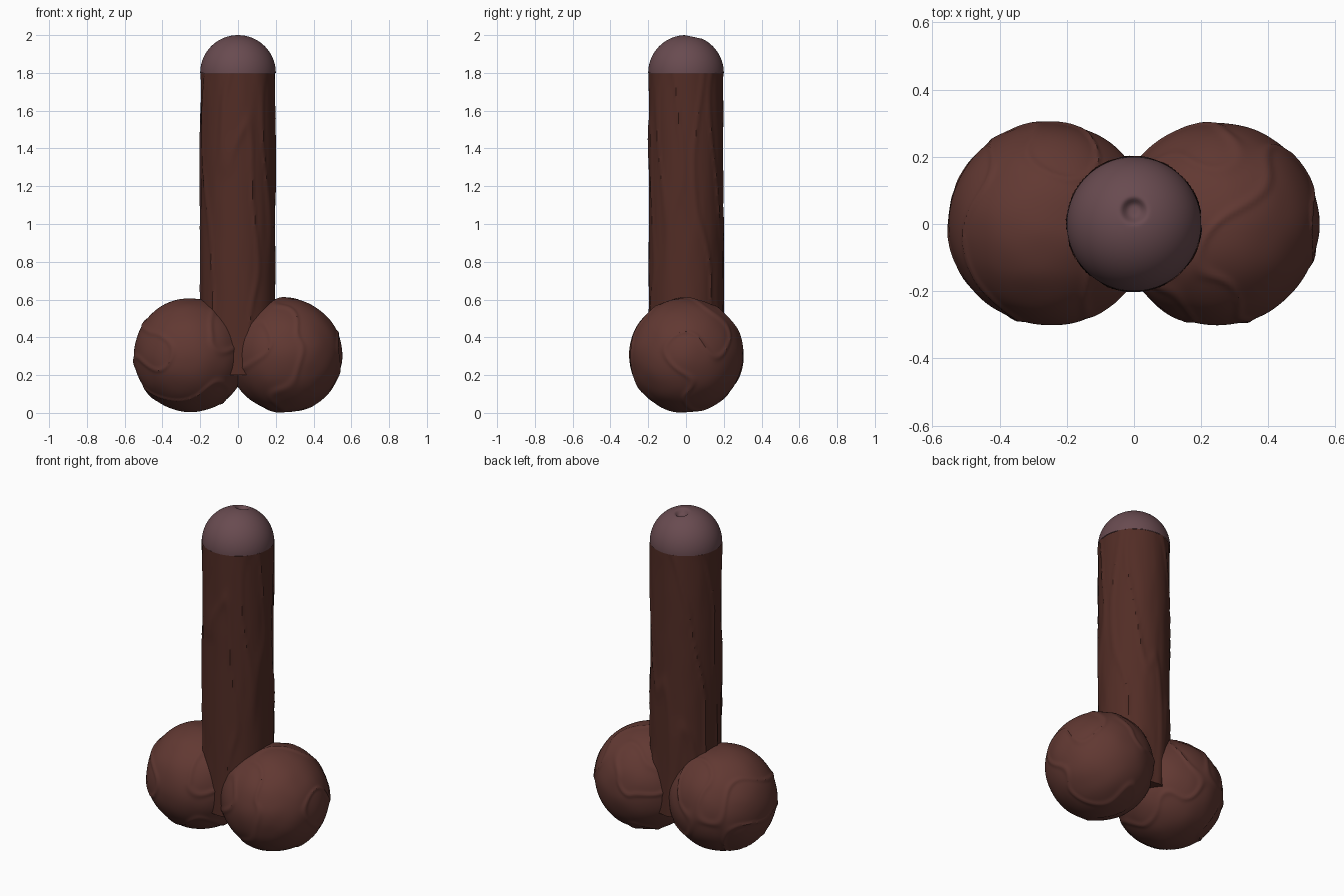
import bpy, bmesh, math
from mathutils import Vector, noise

if "Cube" in bpy.data.objects:
    bpy.data.objects.remove(bpy.data.objects["Cube"])


def material(name, rgb):
    m = bpy.data.materials.new(name)
    m.diffuse_color = (*rgb, 1)
    m.use_nodes = True
    m.node_tree.nodes["Principled BSDF"].inputs["Base Color"].default_value = m.diffuse_color
    return m


def finish(name, bm, mat):
    bmesh.ops.recalc_face_normals(bm, faces=bm.faces)
    me = bpy.data.meshes.new(name)
    bm.to_mesh(me)
    bm.free()
    ob = bpy.data.objects.new(name, me)
    bpy.context.collection.objects.link(ob)
    me.materials.append(mat)
    bpy.ops.object.select_all(action='DESELECT')
    ob.select_set(True)
    bpy.context.view_layer.objects.active = ob
    bpy.ops.object.shade_smooth_by_angle(angle=math.radians(40))
    return ob


def ridge(p, width):
    # thin raised line where the noise crosses zero
    return math.exp(-(noise.noise(p) / width) ** 2)


shaft_mat = material("shaft_brown", (0.085, 0.026, 0.019))
ball_mat = material("ball_brown", (0.12, 0.04, 0.032))
tip_mat = material("tip_mauve", (0.14, 0.07, 0.08))

# Shaft: closed column with faint lengthwise veins
N, ROWS, R, Z0, Z1 = 96, 120, 0.197, 0.2, 1.8
bm = bmesh.new()
rings = []
for j in range(ROWS + 1):
    z = Z0 + (Z1 - Z0) * j / ROWS
    ring = []
    for i in range(N):
        a = 2 * math.pi * i / N
        d = Vector((math.cos(a), math.sin(a), 0))
        q = Vector((d.x * 1.6, d.y * 1.6, z * 1.5 + 5))
        r = R + 0.006 * ridge(q, 0.08) + 0.002 * noise.noise(q * 3)
        ring.append(bm.verts.new((d.x * r, d.y * r, z)))
    rings.append(ring)
for lo, hi in zip(rings, rings[1:]):
    for i in range(N):
        k = (i + 1) % N
        bm.faces.new((lo[i], lo[k], hi[k], hi[i]))
bm.faces.new(rings[0][::-1])
bm.faces.new(rings[-1])
finish("shaft", bm, shaft_mat)

# Tip: dome with a small dimple just behind its crown
bm = bmesh.new()
bmesh.ops.create_icosphere(bm, subdivisions=6, radius=0.2)
bmesh.ops.bisect_plane(bm, geom=bm.verts[:] + bm.edges[:] + bm.faces[:],
                       plane_co=(0, 0, 0), plane_no=(0, 0, 1), clear_inner=True)
for v in bm.verts:
    if v.co.z > 0.1:
        d = math.hypot(v.co.x, v.co.y - 0.04)
        v.co.z -= 0.03 * math.exp(-(d / 0.032) ** 4)
    v.co.z += 1.8
finish("rounded_tip", bm, tip_mat)

# Pair of lightly wrinkled balls at the base
for side, label in ((-1, "left"), (1, "right")):
    bm = bmesh.new()
    bmesh.ops.create_icosphere(bm, subdivisions=6, radius=1)
    centre = Vector((side * 0.25, 0, 0.306))
    for v in bm.verts:
        n = v.co.normalized()
        q = n * 1.1 + Vector((side * 4.3, 2.1, 7.7))
        r = 0.301 + 0.006 * ridge(q, 0.05) + 0.003 * noise.noise(q * 2.5)
        v.co = centre + n * r
    finish(label + "_ball", bm, ball_mat)
